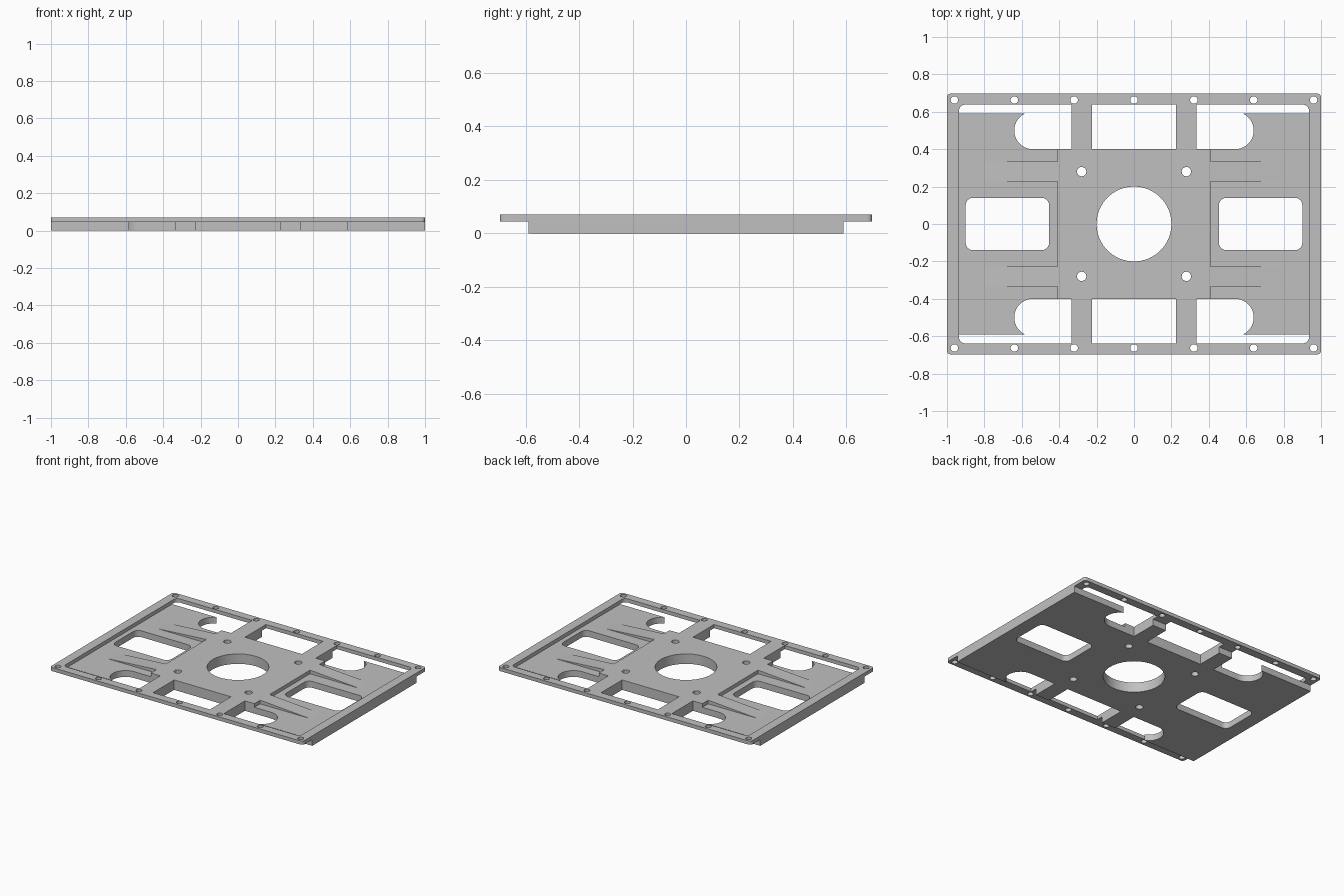
import bpy, bmesh
from math import sin, cos, pi, asin

if "Cube" in bpy.data.objects:
    bpy.data.objects.remove(bpy.data.objects["Cube"], do_unlink=True)

FLOOR, TOP = 0.045, 0.071
HALF_Y, BASE_Y, CORE_Y = 0.697, 0.59, 0.4

grey = bpy.data.materials.new("machined grey")
grey.use_nodes = True
colour = (0.53, 0.53, 0.53, 1)
grey.diffuse_color = colour
grey.node_tree.nodes["Principled BSDF"].inputs["Base Color"].default_value = colour


def arc(cx, cy, r, a0, a1, n):
    return [(cx + r * cos(a0 + (a1 - a0) * i / n), cy + r * sin(a0 + (a1 - a0) * i / n))
            for i in range(n + 1)]


def circle(cx, cy, r, n):
    return arc(cx, cy, r, 0, 2 * pi, n)[:-1]


def rounded_rect(cx, cy, hx, hy, r):
    pts = []
    for k, (sx, sy) in enumerate([(1, 1), (-1, 1), (-1, -1), (1, -1)]):
        pts += arc(cx + sx * (hx - r), cy + sy * (hy - r), r, k * pi / 2, (k + 1) * pi / 2, 8)
    return pts


def rect(x0, x1, y0, y1):
    return [(x0, y0), (x1, y0), (x1, y1), (x0, y1)]


def mirror_x(pts):
    return [(-x, y) for x, y in reversed(pts)]


def mirror_y(pts):
    return [(x, -y) for x, y in reversed(pts)]


def extrude_loops(name, loops, lo, hi, along_y=False):
    """Extrude an outline with holes from lo to hi, along z or along y."""
    bm = bmesh.new()
    for pts in loops:
        vs = [bm.verts.new((x, y, lo)) for x, y in pts]
        for a, b in zip(vs, vs[1:] + vs[:1]):
            bm.edges.new((a, b))
    bmesh.ops.triangle_fill(bm, use_beauty=True, use_dissolve=False,
                            edges=bm.edges[:], normal=(0, 0, 1))
    ext = bmesh.ops.extrude_face_region(bm, geom=bm.faces[:], use_keep_orig=True)
    for v in ext["geom"]:
        if isinstance(v, bmesh.types.BMVert):
            v.co.z = hi
    if along_y:
        for v in bm.verts:
            v.co.y, v.co.z = v.co.z, v.co.y
    bmesh.ops.recalc_face_normals(bm, faces=bm.faces[:])
    mesh = bpy.data.meshes.new(name)
    bm.to_mesh(mesh)
    bm.free()
    mesh.materials.append(grey)
    obj = bpy.data.objects.new(name, mesh)
    bpy.context.collection.objects.link(obj)
    return obj


# Holes running through both layers: centre bore and four mounting holes
bores = [circle(0, 0, 0.2, 64)]
bores += [circle(sx * 0.28, sy * 0.28, 0.025, 24) for sx in (-1, 1) for sy in (-1, 1)]

# Base plate: edge notches with rounded outer ends, and two side windows
quarter = [(0.225, CORE_Y), (0.225, BASE_Y), (0.335, BASE_Y), (0.335, CORE_Y)]
quarter += arc(0.54, 0.5, 0.1, -pi / 2, asin(0.9), 24)
quarter += [(1, BASE_Y)]
half = quarter + mirror_y(quarter)
windows = [rounded_rect(s * 0.677, 0, 0.223, 0.14, 0.04) for s in (-1, 1)]
parts = [extrude_loops("base_plate", [half + mirror_x(half)] + bores + windows, 0, FLOOR)]

# Raised layer: rim, struts and centre pad around the open wing pockets
side = [(0.41, 0), (0.41, CORE_Y), (0.335, CORE_Y), (0.335, 0.638)]
side += arc(0.905, 0.608, 0.03, pi / 2, 0, 8)
pocket = side + mirror_y(side)[:-1]
gap = rect(-0.225, 0.225, CORE_Y, 0.638)
rim_holes = [circle(i * 0.32, s * 0.663, 0.02, 24) for i in range(-3, 4) for s in (-1, 1)]
parts.append(extrude_loops(
    "rim_and_centre_pad",
    [rounded_rect(0, 0, 1, HALF_Y, 0.02), pocket, mirror_x(pocket), gap, mirror_y(gap)]
    + bores + rim_holes, FLOOR, TOP))

# Tapered ribs running from the centre pad down to the wing floor
wedge = [(0.41, FLOOR), (0.8, FLOOR), (0.41, TOP)]
for x_name, profile in (("left", wedge), ("right", mirror_x(wedge))):
    for y_name, s in (("front", -1), ("back", 1)):
        parts.append(extrude_loops(f"{x_name}_{y_name}_rib", [profile],
                                   s * 0.228, s * 0.335, along_y=True))

# Smooth the bores, keep the machined edges sharp
bpy.ops.object.select_all(action="DESELECT")
for obj in parts:
    obj.select_set(True)
bpy.context.view_layer.objects.active = parts[0]
bpy.ops.object.shade_smooth_by_angle(angle=pi / 6)
